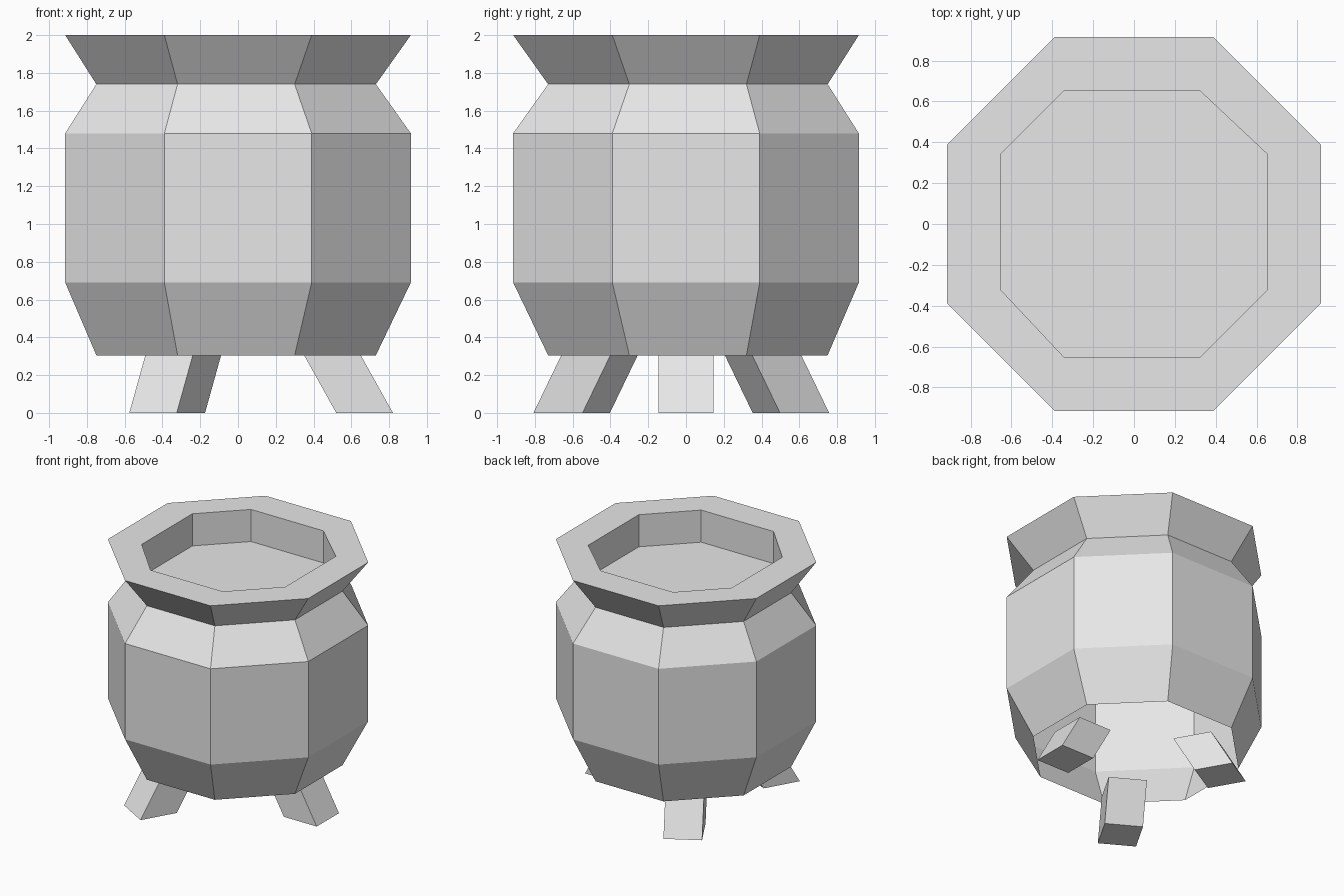
import bpy, bmesh
from math import radians
from mathutils import Matrix, Vector

if "Cube" in bpy.data.objects:
    bpy.data.objects.remove(bpy.data.objects["Cube"], do_unlink=True)

grey = bpy.data.materials.new("plain_grey")
grey.use_nodes = True
grey.diffuse_color = (0.8, 0.8, 0.8, 1)
grey.node_tree.nodes["Principled BSDF"].inputs["Base Color"].default_value = grey.diffuse_color


def finish(bm, name):
    mesh = bpy.data.meshes.new(name)
    bm.to_mesh(mesh)
    bm.free()
    mesh.materials.append(grey)
    obj = bpy.data.objects.new(name, mesh)
    bpy.context.collection.objects.link(obj)
    return obj


def octagon(bm, half, corner, z, shift=0.0, corner_shift=0.0):
    """Eight-sided ring: flat sides at +-half, side ends at +-corner."""
    h, c, s, k = half, corner, shift, corner_shift
    pts = [(h + s, -c - k), (h + s, c - k), (c + k, h - s), (-c + k, h - s),
           (-h + s, c - k), (-h + s, -c - k), (-c + k, -h - s), (c + k, -h - s)]
    return [bm.verts.new((x, y, z)) for x, y in pts]


# Pot: open underneath, flared rim, shallow recessed floor on top
bm = bmesh.new()
rings = [octagon(bm, *spec) for spec in (
    (0.74, 0.31, 0.305, -0.01, -0.01),
    (0.915, 0.39, 0.69),
    (0.915, 0.39, 1.48),
    (0.74, 0.31, 1.74, -0.01, -0.01),
    (0.915, 0.39, 2.0),
    (0.655, 0.33, 2.0, 0.0, -0.01),
    (0.655, 0.33, 1.735, 0.0, -0.01),
)]
for low, high in zip(rings, rings[1:]):
    for i in range(8):
        j = (i + 1) % 8
        bm.faces.new((low[i], low[j], high[j], high[i]))
bm.faces.new(rings[-1])
finish(bm, "pot_body")

# Legs: three boxes leaning outward toward the ground
leg_height = 0.305
for name, angle in (("left_leg", 0), ("back_right_leg", 120), ("front_right_leg", 240)):
    bm = bmesh.new()
    bmesh.ops.create_cube(bm, size=1)
    for v in bm.verts:
        lean = 0.17 if v.co.z > 0 else 0
        v.co = Vector((0.67 + v.co.x * 0.3 - lean, v.co.y * 0.29, (v.co.z + 0.5) * leg_height))
    bm.transform(Matrix.Rotation(radians(angle), 4, "Z"))
    if angle:
        bm.transform(Matrix.Translation((-0.04, -0.025, 0)))
    finish(bm, name)
